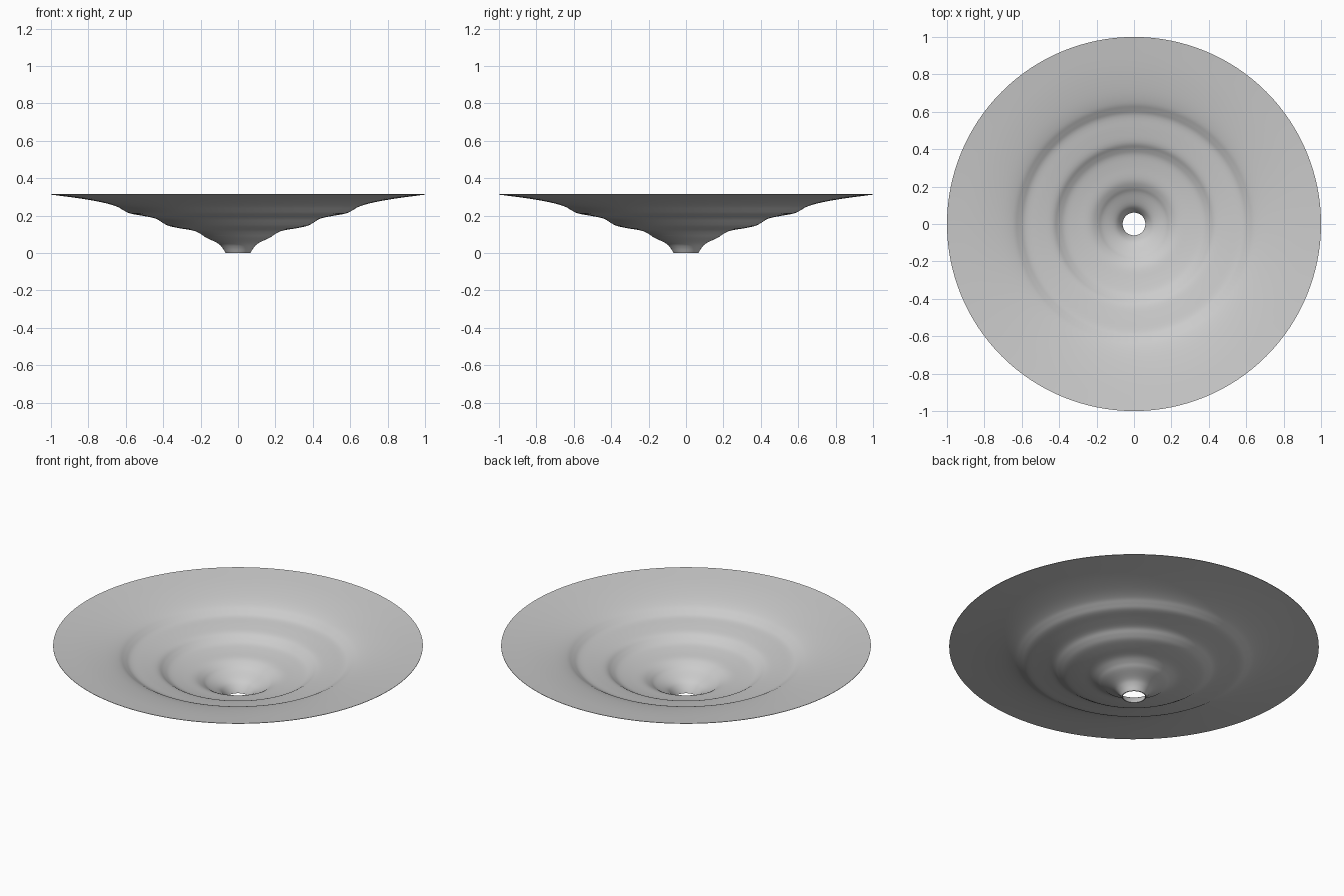
import bpy, bmesh, math
from mathutils import Vector

cube = bpy.data.objects.get("Cube")
if cube:
    bpy.data.objects.remove(cube)

SEGMENTS = 128
THICKNESS = 0.006

# Underside profile from the centre hole to the rim: (radius, height)
PROFILE = [(0.066, 0.0), (0.085, 0.03), (0.11, 0.053), (0.17, 0.082), (0.2, 0.102),
           (0.24, 0.12), (0.31, 0.132), (0.37, 0.145), (0.405, 0.163), (0.44, 0.184),
           (0.51, 0.199), (0.58, 0.212), (0.615, 0.23), (0.65, 0.249), (0.72, 0.269),
           (0.84, 0.291), (1.0, 0.312)]


def smooth_path(points, steps=4):
    """Catmull-Rom curve through the points."""
    p = [Vector(q) for q in points]
    p = [2 * p[0] - p[1]] + p + [2 * p[-1] - p[-2]]
    path = []
    for a, b, c, d in zip(p, p[1:], p[2:], p[3:]):
        for i in range(steps):
            t = i / steps
            path.append(0.5 * (2 * b + (c - a) * t + (2 * a - 5 * b + 4 * c - d) * t ** 2
                               + (3 * b - a - 3 * c + d) * t ** 3))
    return path + [p[-2]]


def thin_loop(path):
    """Closed section: the underside, then the upper side set in along the normal."""
    upper = []
    for i, q in enumerate(path):
        t = (path[min(i + 1, len(path) - 1)] - path[max(i - 1, 0)]).normalized()
        taper = 1 - 0.6 * i / (len(path) - 1)
        inner = q + Vector((-t.y, t.x)) * THICKNESS * taper
        upper.append(inner)
    upper[0].y = 0.0          # flat edge around the hole
    upper[-1].x = path[-1].x  # upright rim edge
    return path + upper[::-1]


# Revolve the section into the dish
bm = bmesh.new()
verts = [bm.verts.new((q.x, 0, q.y)) for q in thin_loop(smooth_path(PROFILE))]
edges = [bm.edges.new((a, b)) for a, b in zip(verts, verts[1:] + verts[:1])]
bmesh.ops.spin(bm, geom=verts + edges, cent=(0, 0, 0), axis=(0, 0, 1),
               angle=2 * math.pi, steps=SEGMENTS, use_merge=True)
bmesh.ops.remove_doubles(bm, verts=bm.verts, dist=0.0001)
bmesh.ops.recalc_face_normals(bm, faces=bm.faces)
mesh = bpy.data.meshes.new("rippled_dish")
bm.to_mesh(mesh)
bm.free()
dish = bpy.data.objects.new("rippled_dish", mesh)
bpy.context.collection.objects.link(dish)

# Plain grey finish
grey = bpy.data.materials.new("light_grey")
grey.use_nodes = True
grey.diffuse_color = (0.6, 0.6, 0.6, 1)
grey.node_tree.nodes["Principled BSDF"].inputs["Base Color"].default_value = (0.6, 0.6, 0.6, 1)
mesh.materials.append(grey)

bpy.context.view_layer.objects.active = dish
dish.select_set(True)
bpy.ops.object.shade_smooth_by_angle(angle=math.radians(40))
